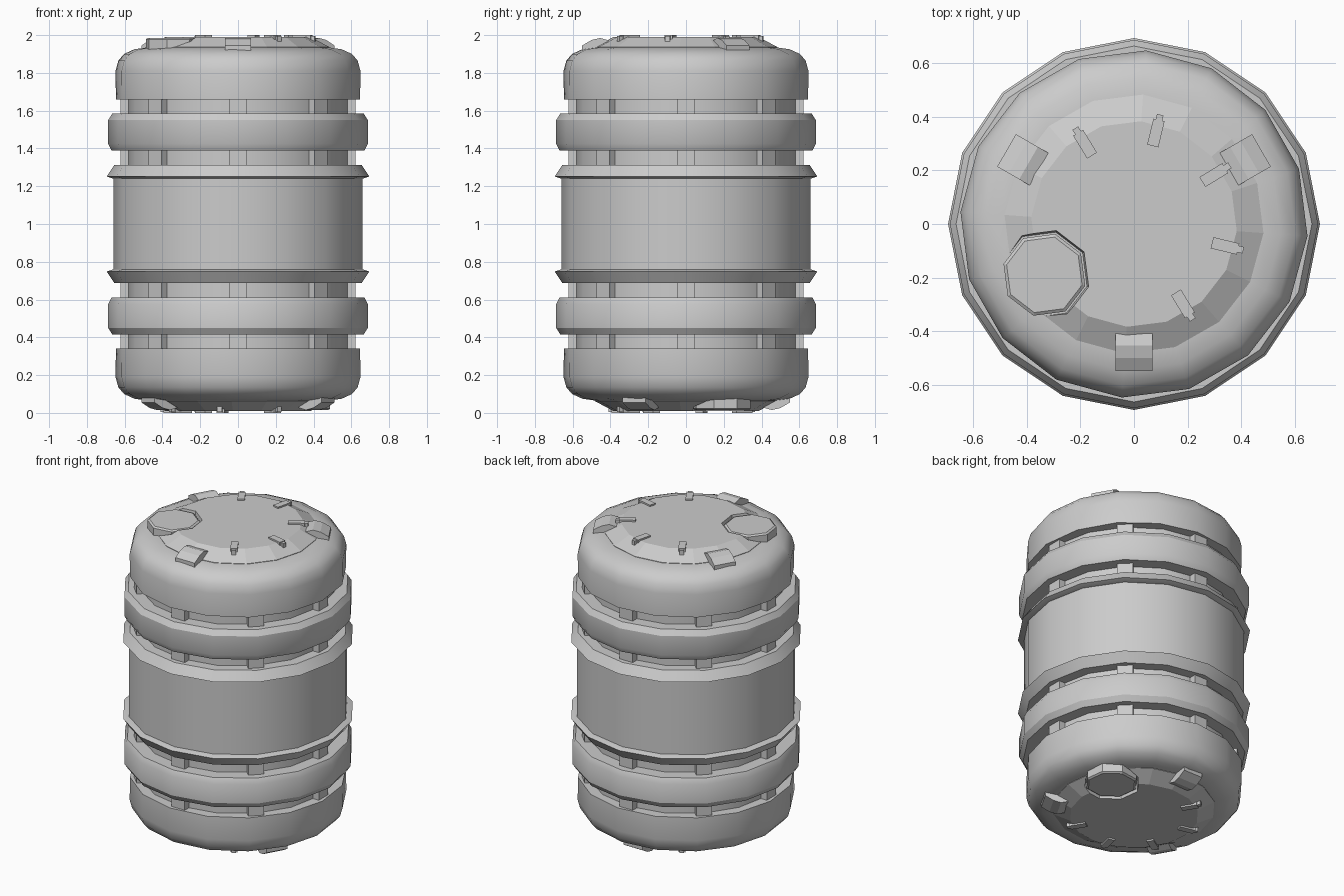
import bpy, bmesh
from math import sin, cos, pi, radians
from mathutils import Matrix, Vector

if "Cube" in bpy.data.objects:
    bpy.data.objects.remove(bpy.data.objects["Cube"])

MID = 1.0  # half height; all parts are built around the middle, then lifted


def finish(bm, name, smooth=True):
    bmesh.ops.recalc_face_normals(bm, faces=bm.faces)
    me = bpy.data.meshes.new(name)
    bm.to_mesh(me)
    bm.free()
    ob = bpy.data.objects.new(name, me)
    bpy.context.collection.objects.link(ob)
    if smooth:
        activate(ob)
        bpy.ops.object.shade_smooth_by_angle(angle=radians(30))
    return ob


def activate(ob):
    bpy.ops.object.select_all(action='DESELECT')
    ob.select_set(True)
    bpy.context.view_layer.objects.active = ob


def lathe(name, profile, sides=16, turn=0.0, centre=(0, 0), smooth=True):
    """Revolve (radius, z) points around the vertical and close both ends."""
    bm = bmesh.new()
    rows = []
    for r, z in profile:
        rows.append([bm.verts.new((centre[0] + r * cos(turn + 2 * pi * i / sides),
                                   centre[1] + r * sin(turn + 2 * pi * i / sides), z))
                     for i in range(sides)])
    for a, b in zip(rows, rows[1:]):
        for i in range(sides):
            j = (i + 1) % sides
            bm.faces.new((a[i], a[j], b[j], b[i]))
    bm.faces.new(rows[0][::-1])
    bm.faces.new(rows[-1])
    return finish(bm, name, smooth)


def radial_prism(name, profile, width, angle):
    """Extrude a (radius, z) outline sideways, placed at an angle round the axis."""
    bm = bmesh.new()
    f = bm.faces.new([bm.verts.new((r, -width / 2, z)) for r, z in profile])
    ext = bmesh.ops.extrude_face_region(bm, geom=[f])
    bmesh.ops.translate(bm, vec=Vector((0, width, 0)),
                        verts=[v for v in ext['geom'] if isinstance(v, bmesh.types.BMVert)])
    bm.transform(Matrix.Rotation(angle, 4, 'Z'))
    return finish(bm, name, False)


def box_outline(r0, r1, z0, z1):
    return [(r0, z0), (r1, z0), (r1, z1), (r0, z1)]


def build_half(tag):
    parts = []
    # rounded end shell
    parts.append(lathe(tag + "_end_shell",
                       [(0.57, 0.66), (0.648, 0.66), (0.65, 0.81), (0.635, 0.865),
                        (0.605, 0.90), (0.55, 0.925), (0.48, 0.935)], turn=radians(-4)))
    # heavy hoop
    parts.append(lathe(tag + "_hoop",
                       [(0.57, 0.39), (0.67, 0.39), (0.688, 0.425), (0.688, 0.55),
                        (0.665, 0.585), (0.57, 0.585)]))
    # sharp flange beside the middle body
    parts.append(lathe(tag + "_flange",
                       [(0.57, 0.24), (0.66, 0.24), (0.695, 0.252), (0.655, 0.312),
                        (0.57, 0.312)]))
    # ribs bridging the gaps
    for k in range(8):
        parts.append(radial_prism(tag + "_rib", box_outline(0.55, 0.622, 0.28, 0.70),
                                  0.095, k * pi / 4))
    # raised lid, notched around the filler plug
    spot = (-0.335, -0.19)
    lid = lathe(tag + "_lid", [(0.485, 0.92), (0.485, 0.937), (0.385, 0.99)],
                turn=radians(-4), smooth=False)
    cutter = lathe(tag + "_lid_cutter", [(0.165, 0.938), (0.185, 1.1)], sides=8,
                   turn=radians(30), centre=spot, smooth=False)
    cutter.hide_render = True
    mod = lid.modifiers.new("notch", 'BOOLEAN')
    mod.operation = 'DIFFERENCE'
    mod.object = cutter
    activate(lid)
    bpy.ops.object.modifier_apply(modifier=mod.name)
    bpy.data.objects.remove(cutter)
    parts.append(lid)
    parts.append(lathe(tag + "_filler_plug", [(0.158, 0.92), (0.158, 0.978), (0.146, 0.986)],
                       sides=8, turn=radians(30), centre=spot, smooth=False))
    # three lugs
    for a in (-90, 30, 150):
        parts.append(radial_prism(tag + "_lug",
                                  [(0.41, 0.92), (0.55, 0.915), (0.55, 0.945), (0.50, 0.974),
                                   (0.455, 0.985), (0.41, 0.972)], 0.14, radians(a)))
    # five lid clips with hooked tips
    for k in range(5):
        a = radians(-58.5 + 45 * k)
        parts.append(radial_prism(tag + "_clip", box_outline(0.30, 0.40, 0.97, 1.0), 0.043, a))
        parts.append(radial_prism(tag + "_clip_tip", box_outline(0.38, 0.42, 0.952, 0.996), 0.025, a))
    return parts


# inner core and middle body
parts = [lathe("inner_core", [(0.588, -0.70), (0.588, 0.70)]),
         lathe("middle_body", [(0.66, -0.25), (0.66, 0.25)])]

# top half, and bottom half as its point reflection
parts += build_half("top")
for ob in build_half("bottom"):
    ob.data.transform(Matrix.Scale(-1, 4))
    ob.data.flip_normals()
    parts.append(ob)

for ob in parts:
    ob.location.z = MID
